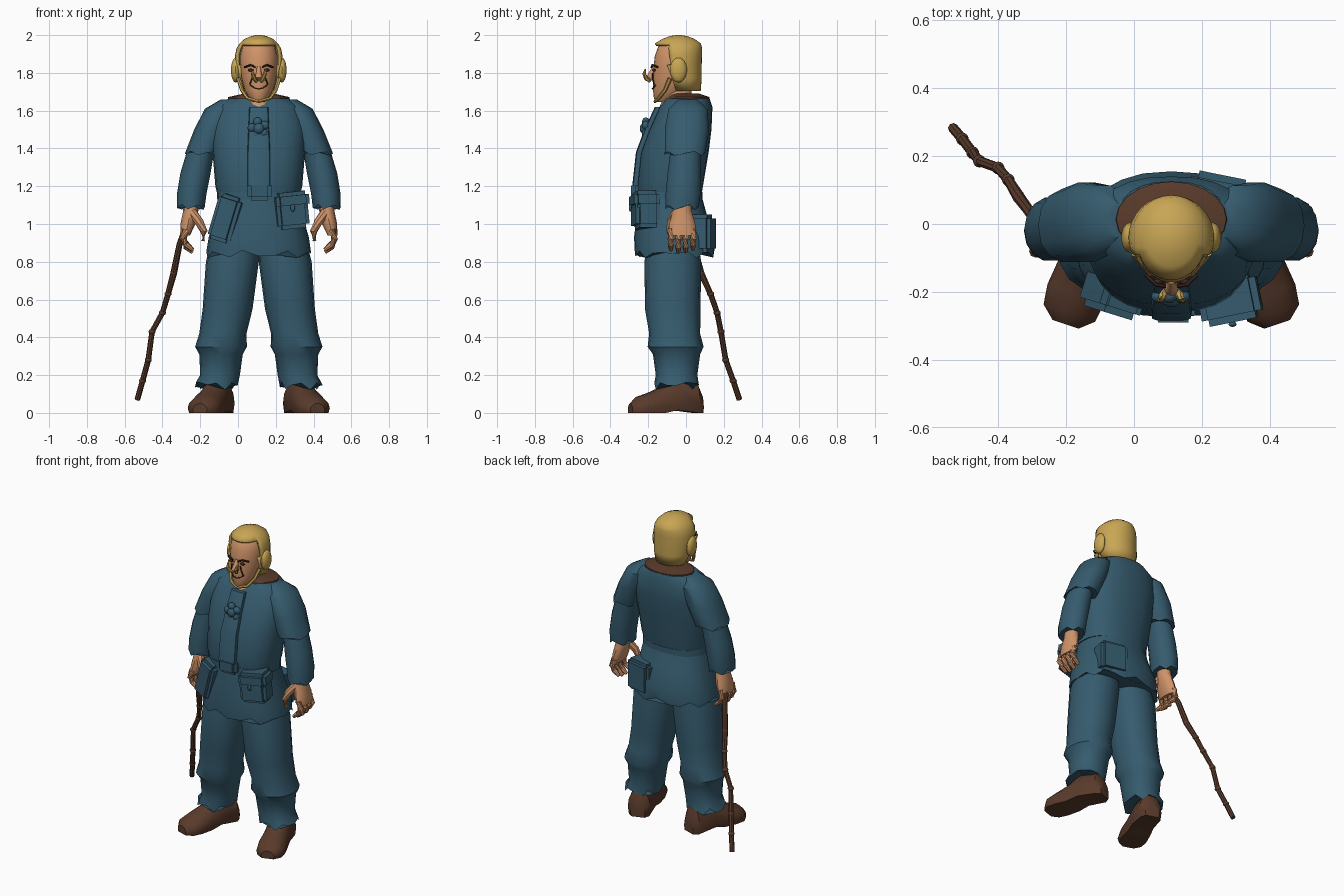
import bpy, bmesh, math
from mathutils import Vector, Matrix

cube = bpy.data.objects.get("Cube")
if cube:
    bpy.data.objects.remove(cube, do_unlink=True)

CX = 0.11  # body centre line
parts = []


def material(name, r, g, b):
    m = bpy.data.materials.new(name)
    m.use_nodes = True
    m.diffuse_color = (r, g, b, 1)
    node = m.node_tree.nodes["Principled BSDF"]
    node.inputs["Base Color"].default_value = (r, g, b, 1)
    node.inputs["Roughness"].default_value = 0.8
    return m


BLUE = material("blue_cloth", .036, .105, .155)
BLOND = material("blond_hair", .58, .38, .09)
SKIN = material("skin", .62, .29, .14)
BROWN = material("brown_leather", .1, .043, .024)
DARK = material("dark_lines", .045, .02, .012)


def finish(name, bm, mat):
    bmesh.ops.recalc_face_normals(bm, faces=bm.faces)
    me = bpy.data.meshes.new(name)
    bm.to_mesh(me)
    bm.free()
    me.materials.append(mat)
    ob = bpy.data.objects.new(name, me)
    bpy.context.collection.objects.link(ob)
    parts.append(ob)
    return ob


def skin_rings(name, rings, mat):
    """Bridge equal rings of points and cap both ends."""
    bm = bmesh.new()
    loops = [[bm.verts.new(p) for p in ring] for ring in rings]
    n = len(loops[0])
    for a, b in zip(loops, loops[1:]):
        for i in range(n):
            j = (i + 1) % n
            bm.faces.new((a[i], a[j], b[j], b[i]))
    bm.faces.new(loops[0])
    bm.faces.new(loops[-1])
    return finish(name, bm, mat)


def loft(name, rows, mat, n=16, power=1.0, jag=0.0):
    """Stack flat ovals (x, y, z, rx, ry); jag frays the last one."""
    rings = []
    for k, (x, y, z, rx, ry) in enumerate(rows):
        ring = []
        for i in range(n):
            a = math.tau * i / n
            c, s = math.cos(a), math.sin(a)
            fray = jag * math.sin(i * 2.3) if k == len(rows) - 1 else 0
            ring.append((x + rx * math.copysign(abs(c) ** power, c),
                         y + ry * math.copysign(abs(s) ** power, s), z + fray))
        rings.append(ring)
    return skin_rings(name, rings, mat)


def sweep(name, path, radii, mat, n=8):
    """Round tube along a path."""
    pts = [Vector(p) for p in path]
    rings = []
    for k, p in enumerate(pts):
        d = pts[min(k + 1, len(pts) - 1)] - pts[max(k - 1, 0)]
        q = d.to_track_quat('Z', 'Y')
        r = radii[min(k, len(radii) - 1)]
        rings.append([p + q @ Vector((r * math.cos(math.tau * i / n),
                                      r * math.sin(math.tau * i / n), 0)) for i in range(n)])
    return skin_rings(name, rings, mat)


def blob(name, loc, size, mat):
    bm = bmesh.new()
    bmesh.ops.create_uvsphere(bm, u_segments=14, v_segments=9, radius=1)
    bmesh.ops.transform(bm, matrix=Matrix.LocRotScale(Vector(loc), None, Vector(size)), verts=bm.verts)
    return finish(name, bm, mat)


def box(name, loc, size, mat, tilt=0.0, turn=0.0, bevel=.02):
    bm = bmesh.new()
    bmesh.ops.create_cube(bm, size=1)
    bmesh.ops.scale(bm, vec=size, verts=bm.verts)
    bmesh.ops.bevel(bm, geom=bm.edges[:], offset=bevel, segments=2, affect='EDGES')
    m = Matrix.Translation(loc) @ Matrix.Rotation(turn, 4, 'Z') @ Matrix.Rotation(tilt, 4, 'Y')
    bmesh.ops.transform(bm, matrix=m, verts=bm.verts)
    return finish(name, bm, mat)


# Tunic, belt and undershirt
loft("tunic", [(CX, .01, 1.665, .16, .115), (CX, 0, 1.62, .225, .14), (CX, -.03, 1.5, .25, .165),
               (CX, -.06, 1.38, .245, .18), (CX, -.085, 1.2, .23, .175), (CX, -.085, 1.14, .215, .165)],
     BLUE, 24, .85)
loft("tunic_skirt", [(CX, -.085, 1.16, .21, .165), (CX, -.075, 1.05, .23, .185), (CX, -.06, .93, .265, .215),
                     (CX, -.06, .84, .278, .21)], BLUE, 24, .85, .02)
loft("belt", [(CX, -.085, z, .222, .172) for z in (1.17, 1.13)], BLUE, 24, .85)
loft("undershirt", [(CX, .01, 1.63, .17, .115), (CX, .015, 1.672, .162, .11), (CX, -.01, 1.69, .08, .08)], BROWN, 20)
loft("front_panel", [(CX, -.145, 1.62, .05, .02), (CX, -.2, 1.5, .055, .02), (CX, -.245, 1.38, .06, .02),
                     (CX, -.265, 1.2, .06, .02)], BLUE, 12, .5)

# Rosette on the chest
blob("rosette_centre", (CX, -.22, 1.505), (.03, .025, .03), BLUE)
for i in range(5):
    a = math.tau * i / 5 + .5
    blob("rosette_petal", (CX + .036 * math.cos(a), -.213, 1.505 + .036 * math.sin(a)), (.024, .02, .024), BLUE)

# Pouches and buckle
box("buckle", (CX + .005, -.26, 1.175), (.13, .06, .1), BLUE)
box("left_pouch", (.28, -.215, 1.07), (.17, .13, .19), BLUE, -.1, .2)
box("left_pouch_flap", (.28, -.22, 1.125), (.18, .14, .09), BLUE, -.1, .2)
blob("left_pouch_toggle", (.29, -.295, 1.085), (.012, .008, .02), BLUE)
box("right_pouch", (-.055, -.19, 1.03), (.13, .15, .25), BLUE, .3, -.3)
box("back_pouch", (.25, .085, .95), (.18, .12, .2), BLUE, 0, -.2)

# Paired limbs
for side, label in ((-1, "right"), (1, "left")):
    def at(rows):
        return [(CX + side * r[0], *r[1:]) for r in rows]

    loft(label + "_upper_sleeve", at([(.16, .01, 1.66, .04, .05), (.2, .01, 1.61, .085, .105),
                                      (.25, .005, 1.5, .092, .12), (.3, -.005, 1.375, .092, .11)]), BLUE, 14, .9, .012)
    loft(label + "_lower_sleeve", at([(.3, 0, 1.42, .07, .08), (.335, -.01, 1.27, .08, .09),
                                      (.355, -.015, 1.16, .078, .095), (.36, -.02, 1.09, .074, .09)]),
         BLUE, 14, 1, .015)
    loft(label + "_palm", at([(.36, -.02, 1.13, .04, .045), (.36, -.02, 1.07, .04, .05),
                              (.375, -.02, 1.0, .04, .07), (.39, -.02, .94, .026, .074)]), SKIN, 12)
    for i in range(4):
        y = -.08 + .039 * i
        drop = .012 * abs(i - 1.4)
        sweep(label + "_finger", at([(.385, y, .97), (.4, y, .92), (.385, y, .875 + drop), (.35, y, .845 + drop)]),
              [.02, .019, .017, .01], SKIN)
    sweep(label + "_thumb", at([(.35, -.05, 1.06), (.315, -.08, 1.01), (.29, -.085, .96), (.295, -.08, .91)]),
          [.025, .024, .019, .01], SKIN)

    loft(label + "_trouser_leg", at([(.12, -.07, .95, .12, .13), (.14, -.07, .8, .14, .15), (.165, -.07, .55, .132, .147),
                                     (.19, -.06, .42, .125, .135), (.2, -.055, .35, .137, .148),
                                     (.2, -.05, .31, .115, .125), (.205, -.05, .2, .105, .11),
                                     (.225, -.05, .145, .113, .118)]), BLUE, 16, .9, .022)

    # Shoe: sections from heel to toe, flat underneath
    axis = Vector((side * .32, -.95, 0))
    across = Vector((.95, side * .32, 0))
    heel = Vector((CX + side * .185, .08, 0))
    rings = []
    for s, w, h in ((0, .045, .1), (.03, .07, .17), (.15, .075, .19), (.22, .08, .14),
                    (.3, .088, .105), (.36, .08, .085), (.395, .04, .05)):
        ring = []
        for i in range(14):
            a = math.tau * i / 14
            lift = max(0, .3 * h + .7 * h * math.sin(a))
            if lift == 0 and .12 < s < .2:
                lift = .015
            ring.append(heel + axis * s + across * (w * math.cos(a)) + Vector((0, 0, lift)))
        rings.append(ring)
    skin_rings(label + "_shoe", rings, BROWN)

    # Ear cover, jaw whiskers and facial features
    blob(label + "_ear_curl", (CX + side * .122, -.04, 1.815), (.026, .045, .066), BLOND)
    sweep(label + "_whisker", at([(.108, -.085, 1.77), (.09, -.11, 1.71), (.06, -.145, 1.665), (0, -.165, 1.648)]),
          [.012, .01, .009, .008], BLOND, 6)
    sweep(label + "_eyebrow", at([(.018, -.183, 1.83), (.045, -.178, 1.842), (.075, -.15, 1.83)]), [.006], DARK, 6)
    blob(label + "_eye", (CX + side * .042, -.17, 1.815), (.016, .009, .008), DARK)
    sweep(label + "_cheek_line", at([(.03, -.176, 1.8), (.036, -.176, 1.77), (.048, -.17, 1.74)]), [.004], DARK, 6)
    sweep(label + "_moustache", at([(.012, -.19, 1.755), (.025, -.21, 1.77), (.032, -.222, 1.795), (.034, -.215, 1.82)]),
          [.008, .012, .01, .004], BLOND, 6)

# Head, neck and nose
loft("neck", [(CX, -.04, 1.62, .09, .1), (CX, -.045, 1.67, .07, .075), (CX, -.045, 1.76, .07, .075)], SKIN)
loft("head", [(CX, -.12, 1.645, .03, .04), (CX, -.105, 1.665, .05, .065), (CX, -.08, 1.71, .077, .095),
              (CX, -.06, 1.78, .095, .115), (CX, -.06, 1.83, .1, .112), (CX, -.055, 1.89, .1, .11),
              (CX, -.05, 1.945, .085, .095), (CX, -.05, 1.975, .05, .06)], SKIN, 20)
loft("nose", [(CX, -.165, 1.835, .01, .012), (CX, -.18, 1.8, .014, .02), (CX, -.185, 1.775, .022, .026),
              (CX, -.178, 1.76, .014, .012)], SKIN, 10)
sweep("mouth", [(CX + .045 * t, -.178 + .016 * t * t, 1.715 + .02 * t * t) for t in (-1, -.5, 0, .5, 1)],
      [.004], DARK, 6)

# Hair: a cap with the face opening cut away
hair = loft("hair", [(CX, 0, 1.705, .098, .078), (CX, -.015, 1.77, .116, .098), (CX, -.035, 1.84, .124, .118),
                     (CX, -.04, 1.89, .126, .125), (CX, -.043, 1.93, .118, .128), (CX, -.043, 1.955, .102, .122),
                     (CX, -.04, 1.98, .075, .085), (CX, -.04, 1.995, .04, .045), (CX, -.04, 2, .015, .015)],
            BLOND, 32)
bm = bmesh.new()
bm.from_mesh(hair.data)
cut = []
for f in bm.faces:
    c = f.calc_center_median()
    if (c.y < -.085 and c.z < 1.955) or c.z < 1.71:
        cut.append(f)
bmesh.ops.delete(bm, geom=cut, context='FACES')
bm.to_mesh(hair.data)
bm.free()
shell = hair.modifiers.new("thickness", 'SOLIDIFY')
shell.thickness = .015
shell.offset = -1

# Crooked walking stick
stick = [(-.27, -.02, 1.0), (-.31, .04, .89), (-.34, .08, .74), (-.37, .13, .63), (-.4, .165, .53), (-.455, .185, .43),
         (-.475, .21, .28), (-.505, .25, .17), (-.533, .283, .07)]
sweep("walking_stick", stick, [.017, .016, .018, .015], BROWN)
for p in stick[2:-1]:
    blob("stick_knot", p, (.019, .019, .015), BROWN)

bpy.ops.object.select_all(action='DESELECT')
for ob in parts:
    ob.select_set(True)
bpy.context.view_layer.objects.active = parts[0]
bpy.ops.object.shade_smooth_by_angle(angle=math.radians(40))
